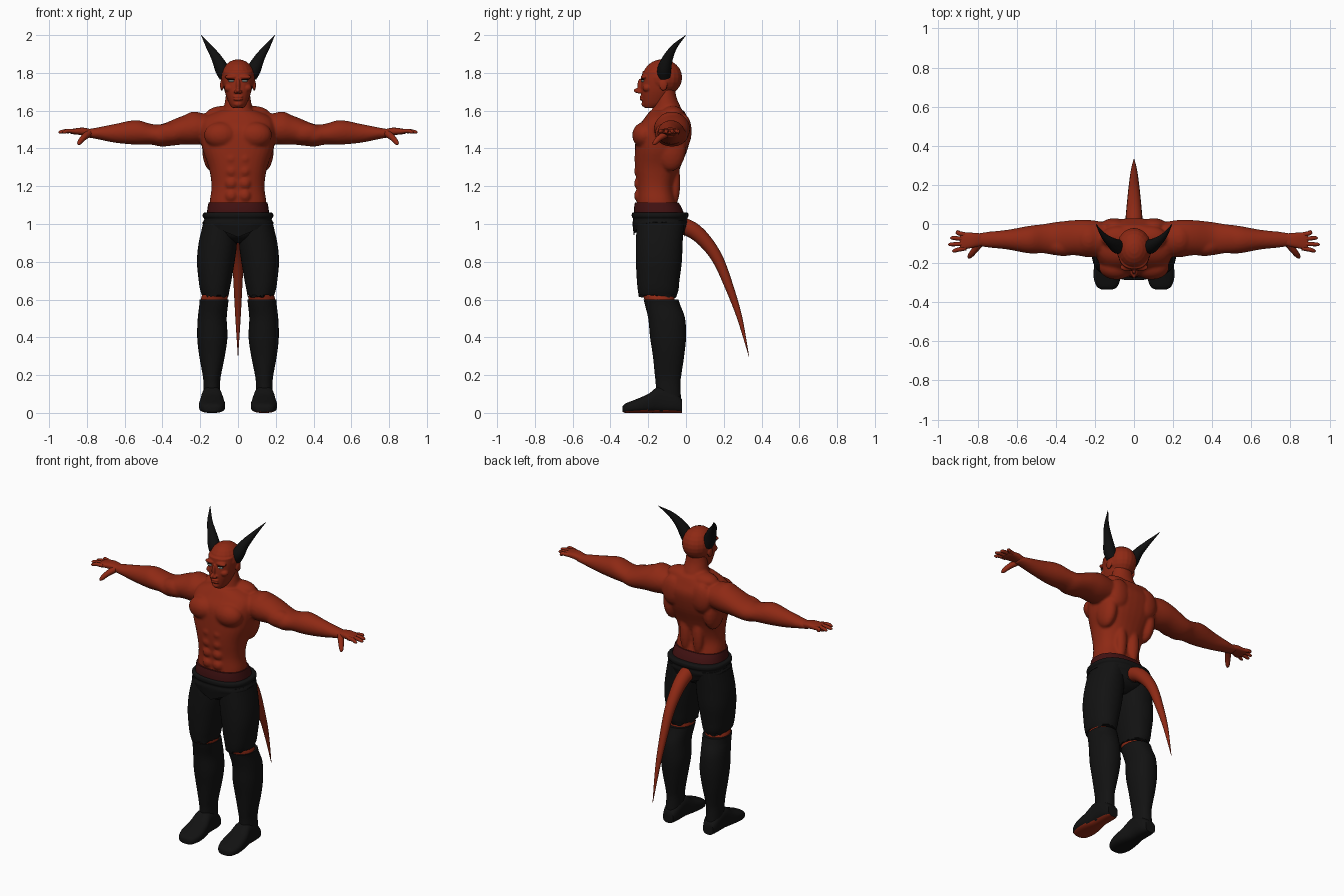
import bpy, bmesh, math, random
from mathutils import Vector, Matrix

random.seed(4)
cube = bpy.data.objects.get("Cube")
if cube:
    bpy.data.objects.remove(cube, do_unlink=True)


def material(name, *rgb):
    mat = bpy.data.materials.new(name)
    mat.use_nodes = True
    colour = (*rgb, 1)
    mat.diffuse_color = colour
    shader = mat.node_tree.nodes["Principled BSDF"]
    shader.inputs["Base Color"].default_value = colour
    shader.inputs["Roughness"].default_value = .8
    return mat


SKIN = material("red skin", .27, .022, .007)
BELT = material("dark red cloth", .055, .006, .006)
BLACK = material("black leather", .006, .006, .006)
HORN = material("black horn", .005, .005, .005)
EYE = material("pale eye", .45, .5, .45)


def spline(rows, steps):
    """Smoothly interpolate rows of numbers."""
    rows = [Vector(r) for r in rows]
    out = []
    for i in range(len(rows) - 1):
        a, b, c, d = (rows[min(max(i + k, 0), len(rows) - 1)] for k in (-1, 0, 1, 2))
        for s in range(steps):
            t = s / steps
            out.append(b + (c - a) * (t / 2) + (a * 2 - b * 5 + c * 4 - d) * (t * t / 2)
                       + (b * 3 - a - c * 3 + d) * (t ** 3 / 2))
    return out + [rows[-1]]


def skin_rings(bm, rings):
    loops = [[bm.verts.new(p) for p in ring] for ring in rings]
    for low, high in zip(loops, loops[1:]):
        for i in range(len(low)):
            bm.faces.new((low[i - 1], low[i], high[i], high[i - 1]))
    bm.faces.new(loops[0])
    bm.faces.new(loops[-1])
    return loops


def loft(bm, axis, rows, power=2.0, sides=32, steps=4):
    """Rows hold a station on the axis, then the low and high limits of the other two axes."""
    rings = []
    for t, u0, u1, v0, v1 in spline(rows, steps):
        ring = []
        for k in range(sides):
            c, s = math.cos(math.tau * k / sides), math.sin(math.tau * k / sides)
            c = math.copysign(abs(c) ** (2 / power), c)
            s = math.copysign(abs(s) ** (2 / power), s)
            u, v = (u0 + u1 + c * (u1 - u0)) / 2, (v0 + v1 + s * (v1 - v0)) / 2
            ring.append({"x": (t, u, v), "y": (u, t, v), "z": (u, v, t)}[axis])
        rings.append(ring)
    return skin_rings(bm, rings)


def tube(bm, rows, sides=12, steps=4):
    """Rows hold a path point and a radius."""
    path = spline(rows, steps)
    rings = []
    for i, row in enumerate(path):
        ahead, back = path[min(i + 1, len(path) - 1)], path[max(i - 1, 0)]
        turn = (ahead.xyz - back.xyz).to_track_quat('Z', 'X')
        rings.append([row.xyz + turn @ Vector((math.cos(a), math.sin(a), 0)) * row.w
                      for a in (math.tau * k / sides for k in range(sides))])
    skin_rings(bm, rings)


def blob(bm, centre, radii):
    place = Matrix.Translation(centre) @ Matrix.Diagonal((*radii, 1))
    bmesh.ops.create_uvsphere(bm, u_segments=20, v_segments=12, radius=1, matrix=place)


def mirror(bm, keep=True):
    """Reflect in x, keeping or replacing the source."""
    geom = bm.verts[:] + bm.edges[:] + bm.faces[:]
    if keep:
        geom = bmesh.ops.duplicate(bm, geom=geom)["geom"]
    for v in geom:
        if isinstance(v, bmesh.types.BMVert):
            v.co.x *= -1


def finish(bm, name, *mats, voxel=0, rule=None):
    bmesh.ops.recalc_face_normals(bm, faces=bm.faces[:])
    for face in bm.faces:
        face.smooth = True
        if rule:
            face.material_index = rule(face)
    mesh = bpy.data.meshes.new(name)
    bm.to_mesh(mesh)
    for mat in mats:
        mesh.materials.append(mat)
    obj = bpy.data.objects.new(name, mesh)
    bpy.context.collection.objects.link(obj)
    bpy.ops.object.select_all(action='DESELECT')
    obj.select_set(True)
    bpy.context.view_layer.objects.active = obj
    bpy.ops.object.shade_smooth_by_angle(angle=math.radians(50))
    if voxel:
        fuse = obj.modifiers.new("fuse", 'REMESH')
        fuse.mode, fuse.voxel_size, fuse.use_smooth_shade = 'VOXEL', voxel, True
        relax = obj.modifiers.new("relax", 'SMOOTH')
        relax.factor, relax.iterations = .5, 4


def pair(bm, name, *mats, **options):
    finish(bm, "left_" + name, *mats, **options)
    mirror(bm, keep=False)
    finish(bm, "right_" + name, *mats, **options)


# Torso and arms, fused with the muscles
body = bmesh.new()
loft(body, "x", [(.1, -.15, 0, 1.44, 1.57), (.22, -.17, .02, 1.42, 1.59), (.3, -.16, .02, 1.42, 1.57),
                 (.4, -.16, .01, 1.41, 1.53), (.46, -.15, 0, 1.42, 1.53), (.54, -.15, -.01, 1.42, 1.55),
                 (.65, -.13, -.03, 1.43, 1.53), (.75, -.12, -.04, 1.45, 1.51), (.81, -.11, -.05, 1.46, 1.5)])
blob(body, (.09, -.22, 1.47), (.09, .065, .07))      # chest
blob(body, (.23, -.075, 1.51), (.08, .09, .085))     # shoulder
blob(body, (.36, -.11, 1.48), (.09, .055, .055))     # biceps
blob(body, (.1, -.01, 1.49), (.07, .04, .09))        # shoulder blade
blob(body, (.14, -.08, 1.4), (.05, .08, .12))        # side of the back
blob(body, (.08, -.07, 1.58), (.09, .06, .045))      # neck slope
blob(body, (.045, -.06, 1.22), (.035, .03, .12))     # lower back
for row in range(4):                                 # stomach
    blob(body, (.035, -.25, 1.15 + row * .065), (.033, .025, .033))
mirror(body)
loft(body, "z", [(1.05, -.15, .15, -.26, -.03), (1.12, -.15, .15, -.26, -.05), (1.2, -.14, .14, -.26, -.06),
                 (1.3, -.155, .155, -.27, -.03), (1.4, -.19, .19, -.27, .01), (1.5, -.2, .2, -.26, .03),
                 (1.56, -.18, .18, -.22, .01), (1.6, -.1, .1, -.19, -.01)], power=2.4)
loft(body, "z", [(1.5, -.11, .11, -.2, .01), (1.6, -.08, .08, -.18, -.02), (1.67, -.066, .066, -.16, -.05),
                 (1.74, -.06, .06, -.15, -.06)])
finish(body, "torso_and_arms", SKIN, voxel=.008)

# Hands
hand = bmesh.new()
loft(hand, "x", [(.77, -.11, -.05, 1.46, 1.5), (.82, -.12, -.045, 1.47, 1.51),
                 (.87, -.13, -.045, 1.475, 1.505), (.89, -.13, -.05, 1.48, 1.5)], power=2.6)
for y, tip in ((-.055, .91), (-.077, .94), (-.1, .95), (-.123, .93)):
    reach = 1.25 * (y + .09)
    tube(hand, [(.86, y, 1.49, .012), (.9, y + reach * .2, 1.493, .011),
                (tip - .01, y + reach * .35, 1.487, .009), (tip, y + reach * .35, 1.485, .003)])
tube(hand, [(.79, -.1, 1.48, .02), (.82, -.14, 1.455, .016), (.84, -.165, 1.43, .012), (.845, -.175, 1.42, .003)])
pair(hand, "hand", SKIN)

# Head with its features
head = bmesh.new()
blob(head, (.036, -.222, 1.778), (.036, .018, .012))   # brow
blob(head, (.045, -.205, 1.72), (.028, .025, .022))    # cheek
blob(head, (.086, -.12, 1.735), (.009, .022, .03))     # ear
blob(head, (.011, -.247, 1.7), (.012, .015, .01))      # nostril
mirror(head)
blob(head, (0, -.125, 1.775), (.09, .105, .097))       # skull
loft(head, "z", [(1.615, -.03, .03, -.22, -.16), (1.64, -.048, .048, -.23, -.11), (1.7, -.07, .07, -.238, -.07),
                 (1.76, -.08, .08, -.235, -.06), (1.81, -.08, .08, -.23, -.06)], power=2.3)
blob(head, (0, -.254, 1.706), (.012, .024, .014))      # nose
blob(head, (0, -.243, 1.735), (.011, .014, .036))      # nose bridge
for z in (1.66, 1.674):                                # lips
    blob(head, (0, -.234, z), (.026, .012, .007))
blob(head, (0, -.218, 1.635), (.024, .018, .016))      # chin
finish(head, "head", SKIN, voxel=.004)

# Eyes and lashes
for label, mat, z, radii in (("eye", EYE, 1.757, (.017, .009, .006)), ("lash", HORN, 1.765, (.022, .009, .003))):
    part = bmesh.new()
    blob(part, (.036, -.229, z), radii)
    pair(part, label, mat)

# Horns sweeping up, out and back
horn = bmesh.new()
tube(horn, [(.065, -.115, 1.78, .035), (.085, -.115, 1.82, .037), (.115, -.095, 1.88, .027),
            (.155, -.06, 1.94, .015), (.195, 0, 2, .001)], sides=16)
pair(horn, "horn", HORN)

# Tail
tail = bmesh.new()
tube(tail, [(0, -.05, 1, .045), (0, .03, .97, .043), (0, .1, .91, .037), (0, .17, .81, .03),
            (0, .235, .65, .022), (0, .285, .5, .014), (0, .333, .3, .001)], sides=16)
finish(tail, "tail", SKIN)

# Cloth belt
belt = bmesh.new()
loft(belt, "z", [(1.02, -.17, .17, -.275, 0), (1.08, -.162, .162, -.275, -.02), (1.115, -.156, .156, -.27, -.04)], power=2.4)
finish(belt, "belt", BELT)

# Hip wrap with a rolled top and a pointed lower edge
wrap = bmesh.new()
loops = loft(wrap, "z", [(.93, -.19, .19, -.275, -.01), (1, -.188, .188, -.283, .005), (1.025, -.178, .178, -.28, .005),
                         (1.04, -.187, .187, -.287, .012), (1.058, -.183, .183, -.285, .01), (1.062, -.16, .16, -.27, -.01)], power=2.5)
for loop in loops[:4]:
    for v in loop:
        v.co.z += (1.01 - v.co.z) * min(1, abs(v.co.x) / .19)
finish(wrap, "hip_wrap", BLACK)

# Seat of the shorts between the legs
seat = bmesh.new()
loft(seat, "z", [(.9, -.04, .04, -.2, -.08), (.93, -.11, .11, -.25, -.03), (.98, -.17, .17, -.27, -.005), (1.04, -.17, .17, -.27, 0)], power=2.4)
finish(seat, "shorts_seat", BLACK)

# Short legs with torn hems
for side in ("left", "right"):
    leg = bmesh.new()
    loops = loft(leg, "z", [(.62, .05, .19, -.25, -.05), (.65, .045, .2, -.255, -.04), (.7, .035, .208, -.26, -.035),
                            (.8, .018, .217, -.265, -.022), (.9, .006, .208, -.265, -.018), (1.02, .01, .18, -.26, -.01)], power=2.2, sides=40)
    for v in loops[0]:
        v.co.z += random.uniform(-.012, .018)
    if side == "right":
        mirror(leg, keep=False)
    finish(leg, side + "_shorts_leg", BLACK)

# Bare knees
knee = bmesh.new()
loft(knee, "z", [(.5, .07, .2, -.19, -.02), (.6, .055, .197, -.22, -.06), (.64, .055, .185, -.235, -.06), (.7, .05, .2, -.24, -.05)])
pair(knee, "knee", SKIN)

# Boots with red soles
boot = bmesh.new()
loft(boot, "z", [(.05, .095, .185, -.16, -.025), (.15, .095, .183, -.16, -.03), (.2, .09, .187, -.165, -.025),
                 (.3, .07, .205, -.175, -.01), (.4, .056, .216, -.19, 0), (.5, .06, .213, -.2, -.005),
                 (.57, .053, .205, -.217, -.03), (.6, .05, .205, -.224, -.04)], power=2.2)
loft(boot, "y", [(-.335, .11, .165, .005, .035), (-.32, .085, .19, 0, .05), (-.27, .068, .207, 0, .07), (-.2, .073, .202, 0, .1),
                 (-.14, .085, .192, 0, .14), (-.06, .09, .187, 0, .11), (-.02, .105, .175, 0, .07)], power=2.8)
pair(boot, "boot", BLACK, SKIN, rule=lambda f: int(f.normal.z < -.7 and f.calc_center_median().z < .03))
